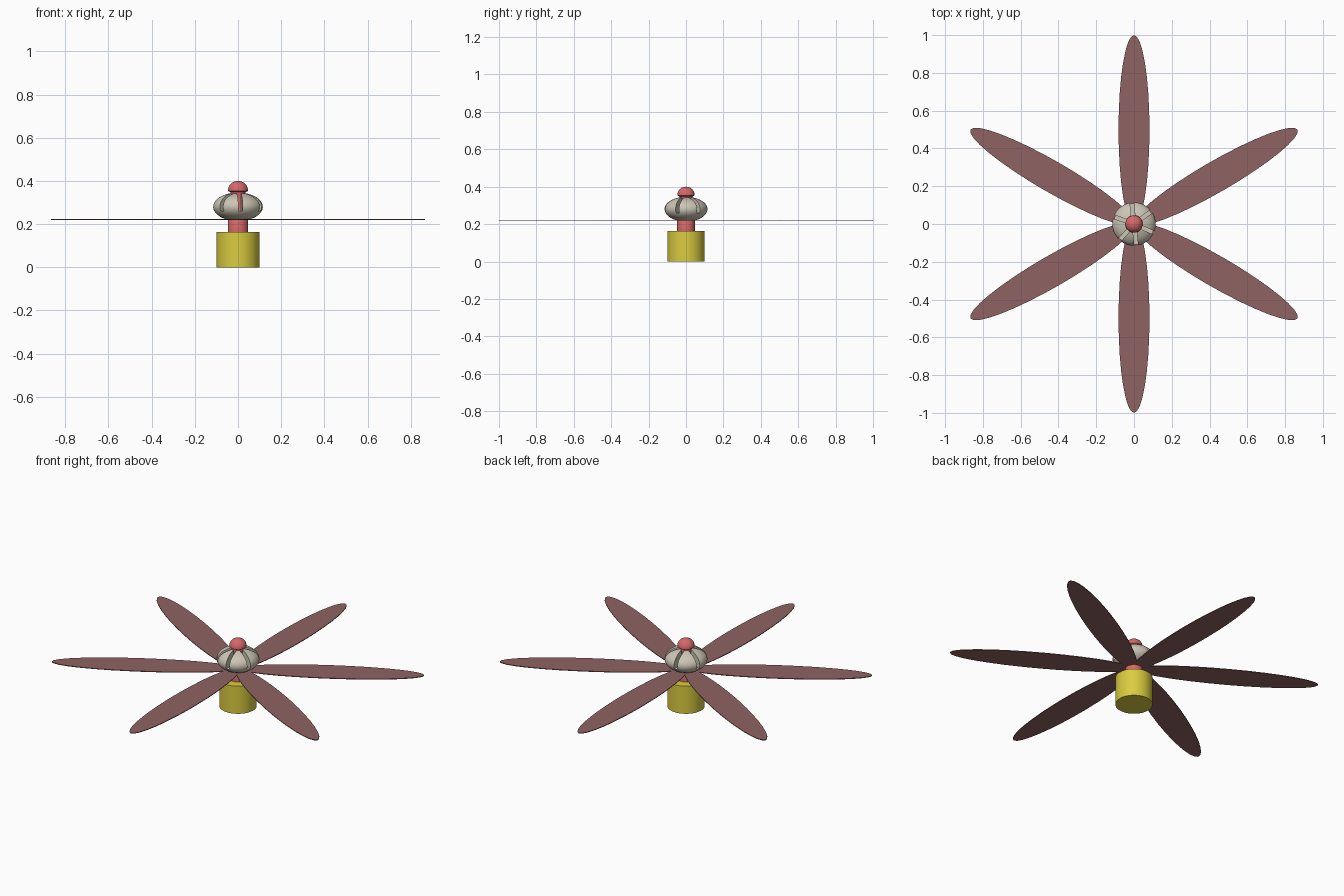
import bpy, bmesh, math
from mathutils import Matrix

if "Cube" in bpy.data.objects:
    bpy.data.objects.remove(bpy.data.objects["Cube"])


def material(name, rgb):
    m = bpy.data.materials.new(name)
    m.diffuse_color = (*rgb, 1)
    m.use_nodes = True
    m.node_tree.nodes["Principled BSDF"].inputs["Base Color"].default_value = m.diffuse_color
    return m


def add_object(name, bm, mat=None):
    bmesh.ops.recalc_face_normals(bm, faces=bm.faces[:])
    me = bpy.data.meshes.new(name)
    bm.to_mesh(me)
    bm.free()
    ob = bpy.data.objects.new(name, me)
    bpy.context.collection.objects.link(ob)
    if mat:
        me.materials.append(mat)
    return ob


def smooth(ob):
    bpy.ops.object.select_all(action='DESELECT')
    ob.select_set(True)
    bpy.context.view_layer.objects.active = ob
    bpy.ops.object.shade_smooth_by_angle(angle=math.radians(35))


def lathe(name, profile, mat, n=32):
    bm = bmesh.new()
    vs = [bm.verts.new((r, 0, z)) for r, z in profile]
    es = [bm.edges.new(p) for p in zip(vs, vs[1:])]
    bmesh.ops.spin(bm, geom=vs + es, axis=(0, 0, 1), cent=(0, 0, 0),
                   angle=2 * math.pi, steps=n)
    bmesh.ops.remove_doubles(bm, verts=bm.verts[:], dist=1e-5)
    return add_object(name, bm, mat)


yellow = material("yellow", (0.70, 0.60, 0.05))
red = material("red", (0.67, 0.14, 0.145))
maroon = material("maroon", (0.28, 0.123, 0.123))
stone = material("stone", (0.60, 0.56, 0.46))

# Base drum and central shaft
smooth(lathe("base_drum", [(0, 0), (0.1, 0), (0.1, 0.163), (0, 0.163)], yellow))
smooth(lathe("shaft", [(0, 0.16), (0.047, 0.16), (0.047, 0.23), (0.034, 0.26),
                       (0.034, 0.36), (0, 0.36)], red))

# Domed cap on the shaft
dome = [(0.046 * math.cos(math.radians(a)), 0.358 + 0.042 * math.sin(math.radians(a)))
        for a in range(0, 90, 15)]
smooth(lathe("cap", [(0, 0.348), (0.036, 0.348), (0.046, 0.354)] + dome + [(0, 0.40)], red))

# Rounded hub with slots cut down to the shaft
steps = 16
oval = [(0.115 * math.sin(math.pi * i / steps), 0.28 - 0.066 * math.cos(math.pi * i / steps))
        for i in range(steps + 1)]
oval[0], oval[-1] = (0, oval[0][1]), (0, oval[-1][1])
hub = lathe("hub", oval, stone, 48)

bm = bmesh.new()
for deg in (-84, -24, 36, 96, 160, -132):
    bmesh.ops.create_cube(bm, matrix=Matrix.Rotation(math.radians(deg), 4, 'Z')
                          @ Matrix.Translation((0.09, 0, 0.32))
                          @ Matrix.Diagonal((0.12, 0.02, 0.12, 1)))
cutter = add_object("slot_cutter", bm)
cutter.hide_render = True
cutter.hide_set(True)
mod = hub.modifiers.new("slots", 'BOOLEAN')
mod.operation = 'DIFFERENCE'
mod.solver = 'EXACT'
mod.use_self = True
mod.object = cutter
bpy.context.view_layer.objects.active = hub
bpy.ops.object.modifier_apply(modifier=mod.name)
bpy.data.objects.remove(cutter)
smooth(hub)

# Six thin elliptical blades around the hub
for i in range(6):
    bm = bmesh.new()
    bmesh.ops.create_cone(bm, cap_ends=True, segments=32, radius1=1, radius2=1, depth=1,
                          matrix=Matrix.Rotation(math.radians(60 * i), 4, 'Z')
                          @ Matrix.Translation((0, 0.5, 0.221))
                          @ Matrix.Diagonal((0.082, 0.5, 0.004, 1)))
    add_object(f"blade_{i + 1}", bm, maroon)
